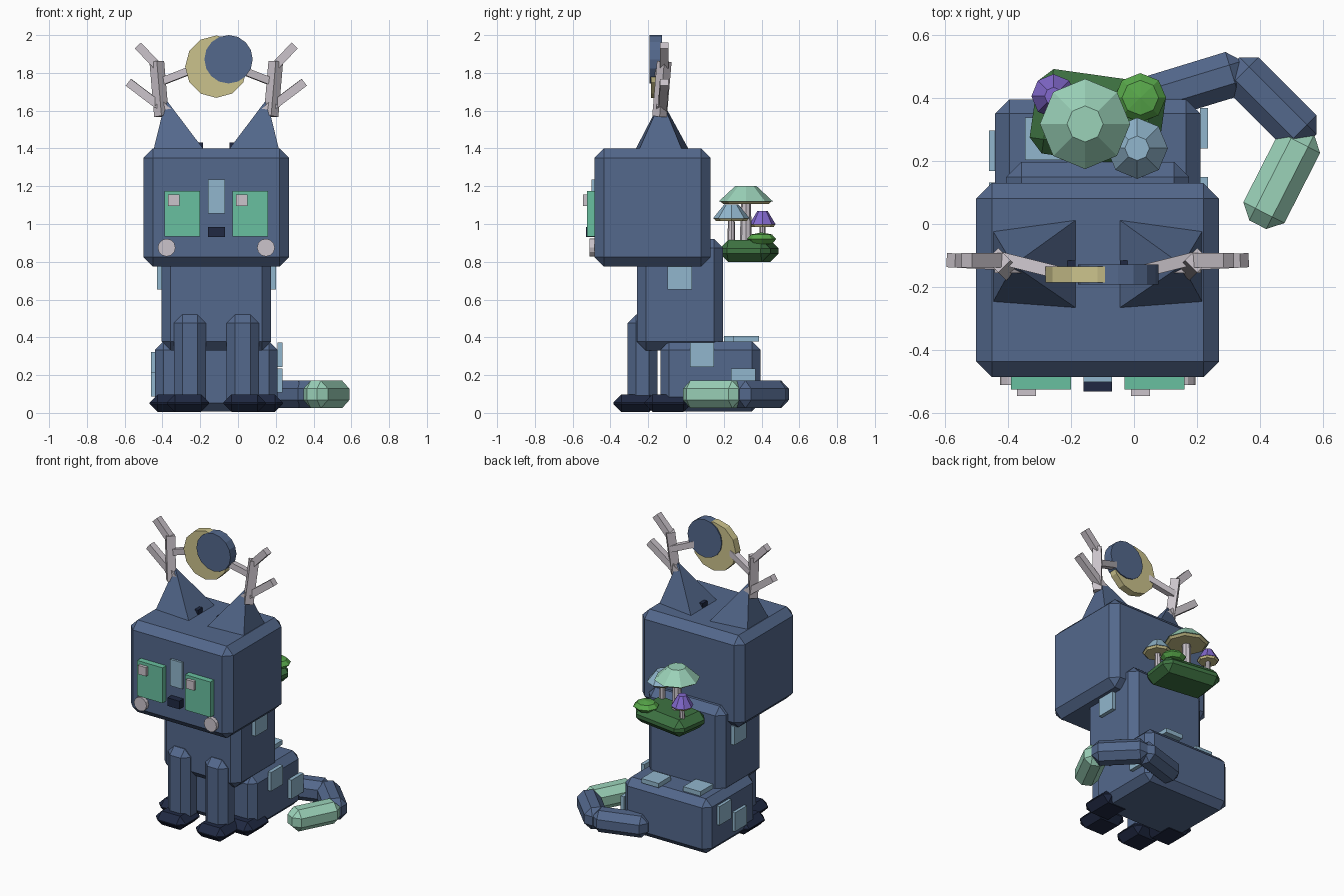
import bpy, bmesh, math
from mathutils import Vector, Matrix

cube = bpy.data.objects.get("Cube")
if cube:
    bpy.data.objects.remove(cube, do_unlink=True)

MID = -0.115  # body symmetry plane


def material(name, rgb):
    m = bpy.data.materials.new(name)
    m.use_nodes = True
    col = (*rgb, 1)
    m.diffuse_color = col
    m.node_tree.nodes["Principled BSDF"].inputs["Base Color"].default_value = col
    return m


BLUE = material("slate_blue", (.087, .138, .262))
NAVY = material("dark_navy", (.014, .022, .055))
EYE = material("eye_green", (.141, .527, .352))
MINT = material("pale_mint", (.328, .645, .485))
SKY = material("light_blue", (.283, .468, .61))
GREY = material("pale_grey", (.597, .552, .597))
SAND = material("pale_yellow", (.597, .539, .262))
MOSS = material("dark_green", (.048, .171, .054))
LEAF = material("leaf_green", (.098, .392, .069))
PURPLE = material("purple", (.223, .141, .61))


def finish(name, bm, mat):
    bmesh.ops.recalc_face_normals(bm, faces=bm.faces)
    me = bpy.data.meshes.new(name)
    bm.to_mesh(me)
    bm.free()
    me.materials.append(mat)
    ob = bpy.data.objects.new(name, me)
    bpy.context.collection.objects.link(ob)
    return ob


def block(name, mat, center, size, bevel=0, turn=None):
    """Box, optionally chamfered and turned."""
    bm = bmesh.new()
    bmesh.ops.create_cube(bm, size=1)
    bmesh.ops.scale(bm, vec=size, verts=bm.verts)
    if bevel:
        bmesh.ops.bevel(bm, geom=bm.edges[:], offset=bevel, segments=1,
                        affect='EDGES')
    if turn is not None:
        bm.transform(turn)
    bmesh.ops.translate(bm, vec=center, verts=bm.verts)
    return finish(name, bm, mat)


def span(name, mat, x, y, z, bevel=0):
    """Box given by its extents."""
    return block(name, mat, [(a + b) / 2 for a, b in (x, y, z)],
                 [b - a for a, b in (x, y, z)], bevel)


def beam(name, mat, a, b, width):
    """Square bar between two points."""
    a, b = Vector(a), Vector(b)
    turn = (b - a).to_track_quat('Z', 'Y').to_matrix().to_4x4()
    return block(name, mat, (a + b) / 2, (width, width, (b - a).length), 0, turn)


def drum(name, mat, center, r1, r2, height, sides=8, axis='Z'):
    bm = bmesh.new()
    bmesh.ops.create_cone(bm, cap_ends=True, segments=sides, radius1=r1,
                          radius2=r2, depth=height)
    if axis == 'Y':
        bm.transform(Matrix.Rotation(math.pi / 2, 4, 'X'))
    bmesh.ops.translate(bm, vec=center, verts=bm.verts)
    return finish(name, bm, mat)


# Head, torso and haunches
span("head", BLUE, (-.5, .27), (-.485, .13), (.775, 1.4), .05)
span("torso", BLUE, (-.405, .175), (-.26, .197), (.33, .92), .048)
span("haunches", BLUE, (-.44, .21), (-.135, .395), (.008, .378), .045)

# Face plates, ears, antlers, legs and feet in pairs
for s, side in ((-1, "right"), (1, "left")):
    def at(x):
        return MID + s * x

    ex = at(.18)
    span(side + "_eye", EYE, (ex - .095, ex + .095), (-.525, -.48), (.935, 1.175))
    px = ex - .045
    span(side + "_eye_glint", GREY, (px - .03, px + .03), (-.545, -.52), (1.095, 1.155))
    drum(side + "_cheek", GREY, (at(.263), -.495, .875), .047, .047, .03, 12, 'Y')

    # Ear: leaning pyramid
    bm = bmesh.new()
    base = [bm.verts.new((at(x), y, 1.39)) for x, y in
            ((.063, .017), (.333, -.02), (.333, -.25), (.063, -.27))]
    tip = bm.verts.new((at(.267), -.13, 1.66))
    bm.faces.new(base)
    for i in range(4):
        bm.faces.new((base[i], base[(i + 1) % 4], tip))
    finish(side + "_ear", bm, BLUE)
    block(side + "_inner_ear", NAVY, (at(.083), -.14, 1.415), (.025, .05, .035))

    # Antler
    beam(side + "_antler_stem", GREY, (at(.29), -.14, 1.57), (at(.315), -.115, 1.86), .055)
    beam(side + "_antler_root", GREY, (at(.25), -.13, 1.585), (at(.31), -.13, 1.64), .05)
    beam(side + "_antler_low_tine", GREY, (at(.28), -.125, 1.61), (at(.465), -.115, 1.75), .045)
    beam(side + "_antler_high_tine", GREY, (at(.315), -.115, 1.84), (at(.415), -.115, 1.945), .045)
    beam(side + "_antler_inner_tine", GREY, (at(.3), -.11, 1.75), (at(.12), -.155, 1.82), .04)

    # Front leg and both feet
    lx, hx = at(.14), at(.243)
    span(side + "_front_leg", BLUE, (lx - .085, lx + .085), (-.31, -.15), (.03, .52), .045)
    fx = at(.15)
    span(side + "_front_foot", NAVY, (fx - .112, fx + .112), (-.385, -.15), (.005, .098), .043)
    span(side + "_hind_foot", NAVY, (hx - .11, hx + .11), (-.22, .03), (.005, .098), .043)

span("forehead_mark", SKY, (-.16, -.07), (-.5, -.48), (1.055, 1.235))
span("nose", NAVY, (-.16, -.07), (-.53, -.48), (.93, .985))

# Moon disc with the shadow disc over it
drum("moon", SAND, (MID, -.16, 1.833), .165, .165, .05, 12, 'Y')
drum("moon_shadow", BLUE, (-.05, -.16, 1.872), .128, .128, .064, 16, 'Y')

# Fur patches: flank positions are (x, y, z)
flank = ((.187, -.033, .717), (.222, .085, .308), (.222, .303, .172),
         (-.417, .03, .717), (-.447, .232, .258), (-.447, .067, .152))
for i, p in enumerate(flank):
    block("flank_patch_%d" % i, SKY, p, (.026, .128, .128))
for i, (x, y) in enumerate(((0, .32), (-.28, .27))):
    block("rump_patch_%d" % i, SKY, (x, y, .393), (.13, .135, .03))

# Curled tail: centre, length, heading
tail = (("tail_base", BLUE, (.18, .435), .36, 17),
        ("tail_middle", BLUE, (.435, .385), .345, -45),
        ("tail_tip", MINT, (.468, .147), .335, 63))
for name, mat, (x, y), length, deg in tail:
    block(name, mat, (x, y, .098), (length, .146, .146), .043,
          Matrix.Rotation(math.radians(deg), 4, 'Z'))

# Moss ledge and bush on the back
block("moss_ledge", MOSS, (-.115, .335, .857), (.41, .27, .115), .045,
      Matrix.Rotation(math.radians(-8), 4, 'Z'))
bm = bmesh.new()
bmesh.ops.create_uvsphere(bm, u_segments=8, v_segments=4, radius=1)
bmesh.ops.scale(bm, vec=(.082, .078, .035), verts=bm.verts)
bmesh.ops.translate(bm, vec=(.02, .4, .92), verts=bm.verts)
finish("bush", bm, LEAF)

# Mushrooms: x, y, cap bottom, cap height, cap radius, stem radius
shrooms = (("big", MINT, -.155, .317, 1.12, .08, .143, .033),
           ("blue", SKY, .01, .24, 1.03, .072, .097, .022),
           ("purple", PURPLE, -.255, .405, .998, .07, .07, .018))
for name, mat, x, y, z, h, r, stem in shrooms:
    drum(name + "_mushroom_cap", mat, (x, y, z + h / 2), r, r * .4, h)
    drum(name + "_mushroom_gills", SAND, (x, y, z - .006), r * .85, r * .96, .014)
    drum(name + "_mushroom_stem", GREY, (x, y, (z + .86) / 2), stem, stem * .8, z - .86)
